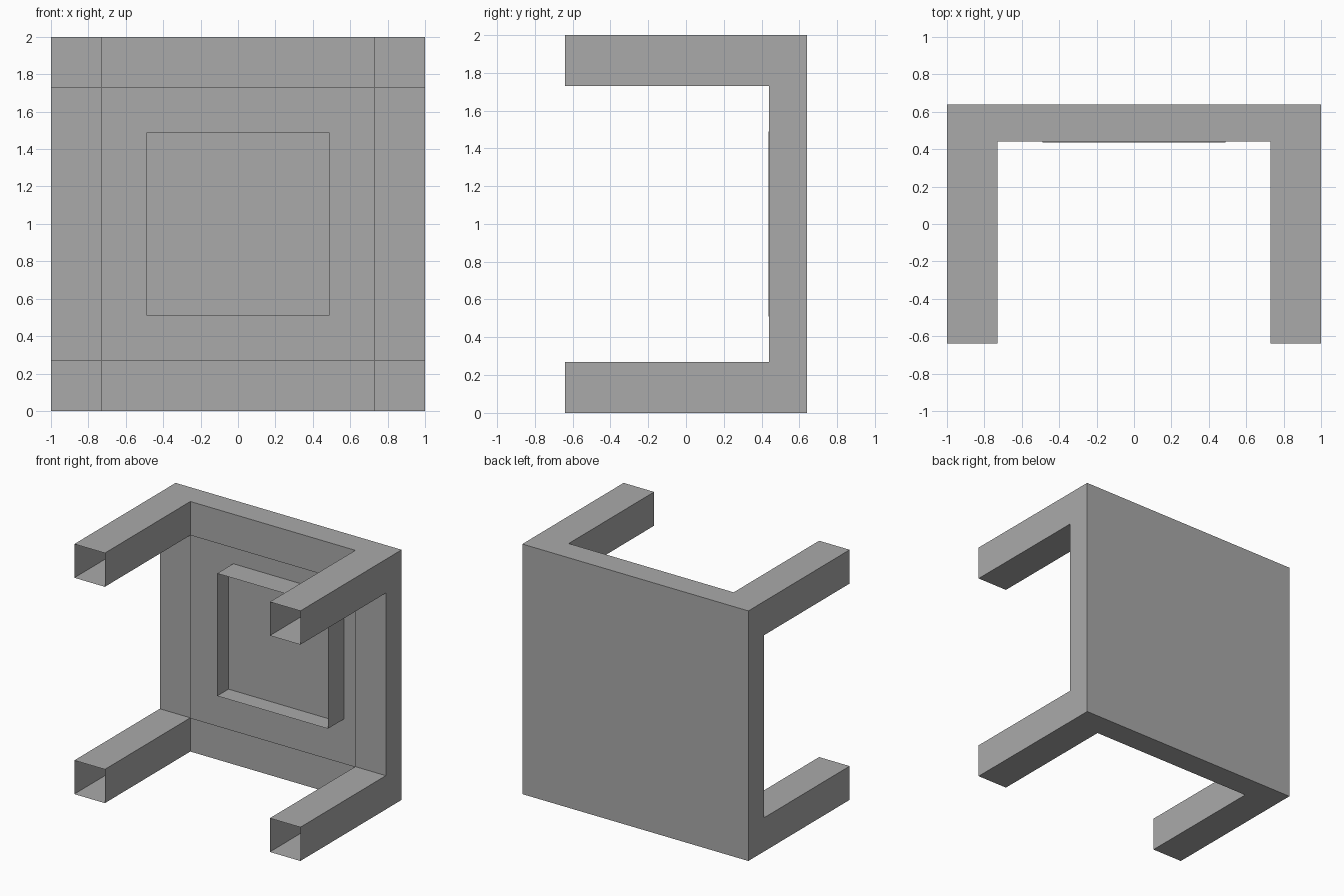
import bpy, bmesh

cube = bpy.data.objects.get("Cube")
if cube:
    bpy.data.objects.remove(cube, do_unlink=True)

grey = bpy.data.materials.new("plain_grey")
grey.use_nodes = True
colour = (0.4, 0.4, 0.4, 1)
grey.diffuse_color = colour
grey.node_tree.nodes["Principled BSDF"].inputs["Base Color"].default_value = colour

OUT, INNER, TRAY = 1.0, 0.73, 0.49      # half widths
FRONT, JOINT, BACK = -0.64, 0.44, 0.64  # depths
MID = 1.0                               # centre height


def finish(name, bm):
    mesh = bpy.data.meshes.new(name)
    bm.to_mesh(mesh)
    bm.free()
    mesh.materials.append(grey)
    obj = bpy.data.objects.new(name, mesh)
    bpy.context.collection.objects.link(obj)


def sleeve(name, x0, x1, z0, z1, y0, y1, panel=None):
    """Thin square sleeve along y, optionally closed by a panel at one depth."""
    bm = bmesh.new()
    corners = [(x0, z0), (x1, z0), (x1, z1), (x0, z1)]
    near = [bm.verts.new((x, y0, z)) for x, z in corners]
    far = [bm.verts.new((x, y1, z)) for x, z in corners]
    for i in range(4):
        j = (i + 1) % 4
        bm.faces.new((near[i], near[j], far[j], far[i]))
    if panel == y1:
        bm.faces.new(far)
    elif panel is not None:
        bm.faces.new([bm.verts.new((x, panel, z)) for x, z in corners])
    finish(name, bm)


# Hollow top, closed at the back
sleeve("table_top", -OUT, OUT, MID - OUT, MID + OUT, JOINT, BACK, BACK)

# Border strips between the legs, leaving the centre open
bm = bmesh.new()
steps = [-OUT, -INNER, INNER, OUT]
grid = [[bm.verts.new((x, JOINT, MID + z)) for x in steps] for z in steps]
for r in range(3):
    for c in range(3):
        if (r == 1) != (c == 1):
            bm.faces.new((grid[r][c], grid[r][c + 1],
                          grid[r + 1][c + 1], grid[r + 1][c]))
bmesh.ops.delete(bm, geom=[v for v in bm.verts if not v.link_faces], context='VERTS')
finish("inner_border", bm)

# Four hollow legs with open ends
for side, sx in (("left", 1), ("right", -1)):
    for level, sz in (("upper", 1), ("lower", -1)):
        xs = sorted((sx * INNER, sx * OUT))
        zs = sorted((MID + sz * INNER, MID + sz * OUT))
        sleeve(f"{level}_{side}_leg", *xs, *zs, FRONT, JOINT)

# Square tray standing inside the top
sleeve("inner_tray", -TRAY, TRAY, MID - TRAY, MID + TRAY, JOINT - 0.003, BACK, 0.58)
